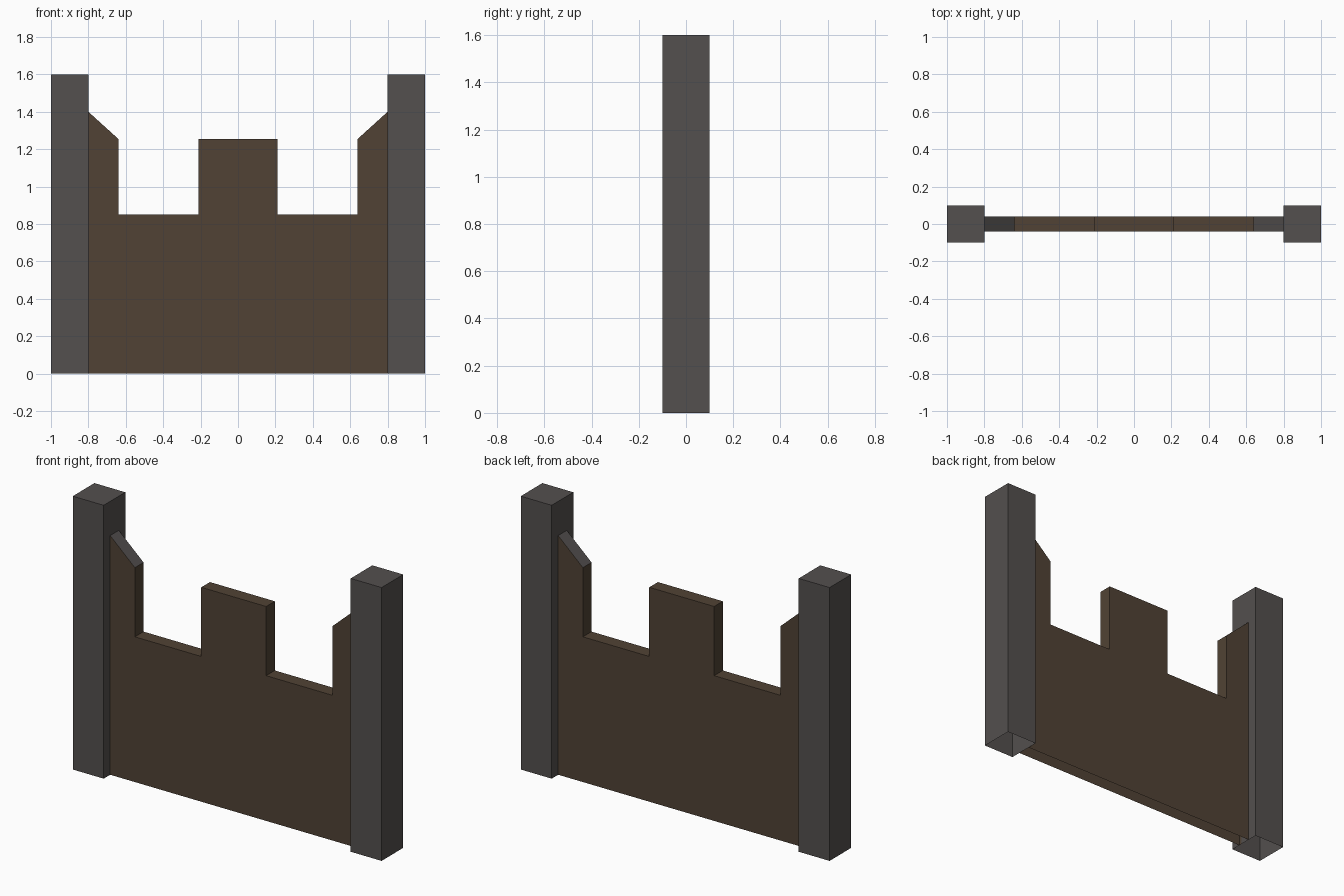
import bpy
import bmesh

cube = bpy.data.objects.get("Cube")
if cube:
    bpy.data.objects.remove(cube, do_unlink=True)


def make_material(name, colour):
    mat = bpy.data.materials.new(name)
    mat.use_nodes = True
    mat.diffuse_color = colour
    bsdf = mat.node_tree.nodes["Principled BSDF"]
    bsdf.inputs["Base Color"].default_value = colour
    bsdf.inputs["Roughness"].default_value = 0.9
    return mat


stone = make_material("grey stone", (0.087, 0.079, 0.077, 1))
wood = make_material("dark brown wood", (0.082, 0.055, 0.035, 1))


def extrude_profile(name, outline, depth, materials):
    """Extrude an x-z outline through y, leaving the underside open."""
    bm = bmesh.new()
    face = bm.faces.new([bm.verts.new((x, -depth / 2, z)) for x, z in outline])
    result = bmesh.ops.extrude_face_region(bm, geom=[face], use_keep_orig=True)
    moved = [v for v in result["geom"] if isinstance(v, bmesh.types.BMVert)]
    bmesh.ops.translate(bm, verts=moved, vec=(0, depth, 0))
    bmesh.ops.recalc_face_normals(bm, faces=bm.faces[:])
    bm.normal_update()
    underside = [f for f in bm.faces if all(v.co.z < 0.001 for v in f.verts)]
    bmesh.ops.delete(bm, geom=underside, context="FACES")
    # Sloping shoulders take the second material
    for f in bm.faces:
        if 0.1 < f.normal.z < 0.95:
            f.material_index = len(materials) - 1
    mesh = bpy.data.meshes.new(name)
    bm.to_mesh(mesh)
    bm.free()
    for mat in materials:
        mesh.materials.append(mat)
    obj = bpy.data.objects.new(name, mesh)
    bpy.context.collection.objects.link(obj)
    return obj


# Square end posts
for side, centre in (("left", 0.9), ("right", -0.9)):
    a, b = centre - 0.1, centre + 0.1
    extrude_profile(side + "_post", [(a, 0), (b, 0), (b, 1.6), (a, 1.6)], 0.2, [stone])

# Notched wall panel, mirrored from its left half
half = [(0.8, 0), (0.8, 1.4), (0.64, 1.255), (0.64, 0.85), (0.21, 0.85), (0.21, 1.255)]
outline = half + [(-x, z) for x, z in reversed(half)]
extrude_profile("wall_panel", outline, 0.08, [wood, stone])
